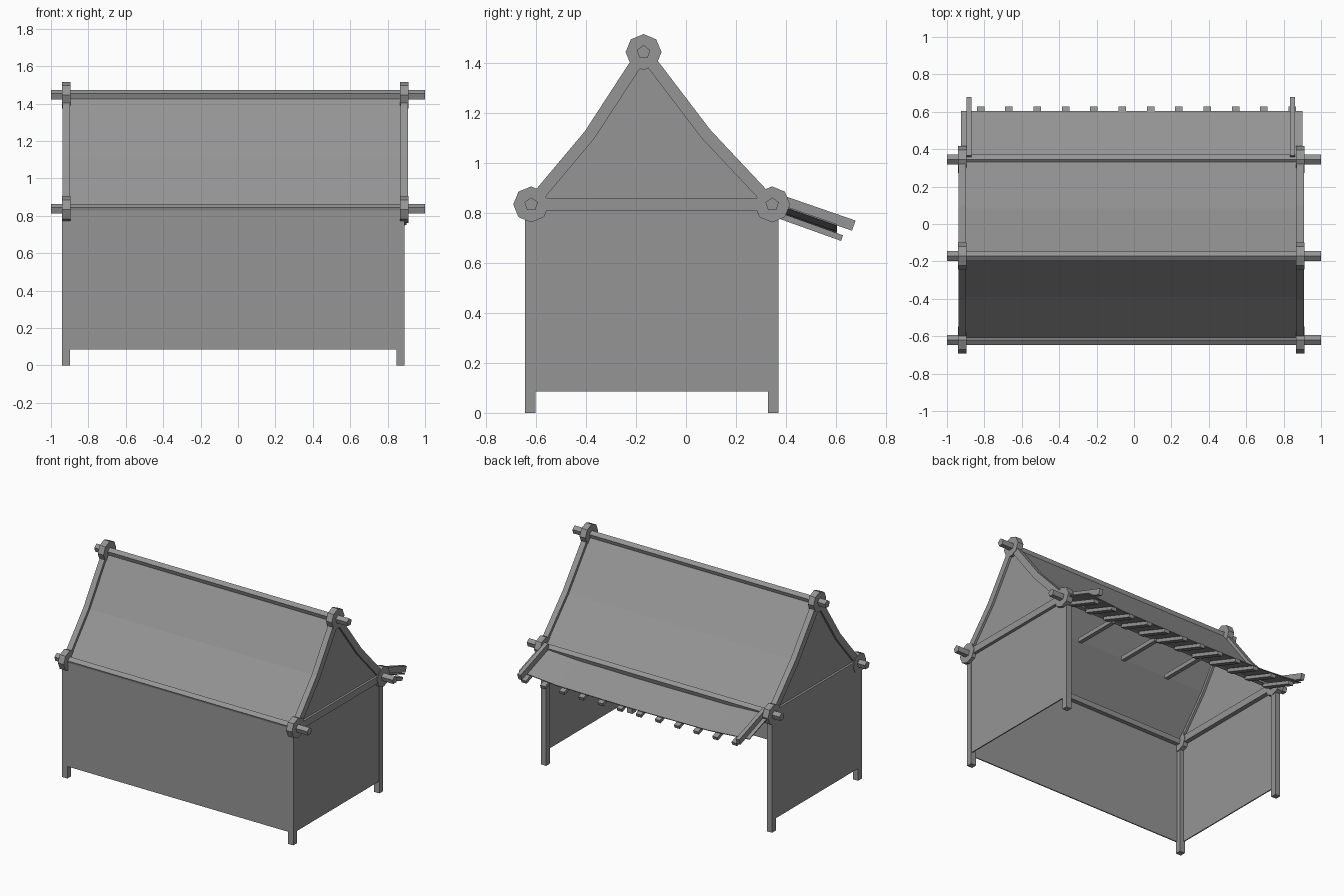
import bpy, bmesh, math
from mathutils import Vector

if "Cube" in bpy.data.objects:
    bpy.data.objects.remove(bpy.data.objects["Cube"])

grey = bpy.data.materials.new("plain_grey")
grey.use_nodes = True
COLOUR = (0.3, 0.3, 0.3, 1)
grey.diffuse_color = COLOUR
grey.node_tree.nodes["Principled BSDF"].inputs["Base Color"].default_value = COLOUR


def finish(name, bm):
    bmesh.ops.recalc_face_normals(bm, faces=bm.faces)
    mesh = bpy.data.meshes.new(name)
    bm.to_mesh(mesh)
    bm.free()
    mesh.materials.append(grey)
    obj = bpy.data.objects.new(name, mesh)
    bpy.context.collection.objects.link(obj)
    return obj


def extrude_x(name, outline, x0, x1):
    """Closed (y, z) outline made solid between two x positions."""
    bm = bmesh.new()
    face = bm.faces.new([bm.verts.new((x0, y, z)) for y, z in outline])
    out = bmesh.ops.extrude_face_region(bm, geom=[face])
    moved = [v for v in out["geom"] if isinstance(v, bmesh.types.BMVert)]
    bmesh.ops.translate(bm, verts=moved, vec=(x1 - x0, 0, 0))
    return finish(name, bm)


def strip(name, path, thick, x0, x1):
    """Bar or sheet following a (y, z) path, thick across the path."""
    pts = [Vector(p) for p in path]
    upper, lower = [], []
    for i, p in enumerate(pts):
        d = (pts[min(i + 1, len(pts) - 1)] - pts[max(i - 1, 0)]).normalized()
        n = Vector((-d.y, d.x)) * thick / 2
        upper.append(p + n)
        lower.append(p - n)
    return extrude_x(name, upper + lower[::-1], x0, x1)


def polygon(centre, radius, sides):
    return [(centre[0] + radius * math.sin(math.tau * i / sides),
             centre[1] + radius * math.cos(math.tau * i / sides)) for i in range(sides)]


def box(name, lo, hi):
    outline = [(lo[1], lo[2]), (hi[1], lo[2]), (hi[1], hi[2]), (lo[1], hi[2])]
    return extrude_x(name, outline, lo[0], hi[0])


# Joint positions seen from the side, and the slightly sagging roof slopes
FRONT, RIDGE, BACK = (-0.62, 0.835), (-0.17, 1.445), (0.345, 0.835)
FRONT_SLOPE = [FRONT, (-0.387, 1.112), RIDGE]
BACK_SLOPE = [RIDGE, (0.08, 1.117), BACK]
LEFT, RIGHT = 0.888, -0.918

# Long poles
for name, joint in (("front_eave", FRONT), ("ridge", RIDGE), ("back_eave", BACK)):
    extrude_x(name + "_pole", polygon(joint, 0.028, 5), -1, 1)

# Both end frames
for side, x, post_x in (("left", LEFT, 0.868), ("right", RIGHT, -0.92)):
    for name, joint in (("front", FRONT), ("ridge", RIDGE), ("back", BACK)):
        extrude_x(f"{side}_{name}_hub", polygon(joint, 0.072, 8), x - 0.023, x + 0.023)
    for name, path in (("front", FRONT_SLOPE), ("back", BACK_SLOPE)):
        strip(f"{side}_{name}_rafter", path, 0.048, x - 0.02, x + 0.02)
    box(f"{side}_tie_beam", (x - 0.02, FRONT[0], 0.81), (x + 0.02, BACK[0], 0.86))
    for name, y in (("front", -0.623), ("back", 0.35)):
        box(f"{side}_{name}_post", (post_x - 0.021, y - 0.021, 0),
            (post_x + 0.021, y + 0.021, 0.83))
    # Gable and wall sheets
    extrude_x(f"{side}_gable_sheet", FRONT_SLOPE + BACK_SLOPE[1:], x - 0.004, x + 0.004)
    wall_x = post_x + math.copysign(0.014, x)
    box(f"{side}_wall", (wall_x - 0.004, -0.64, 0.085), (wall_x + 0.004, 0.33, 0.83))

# Front wall and roof sheets
box("front_wall", (-0.932, -0.642, 0.085), (0.886, -0.634, 0.83))
strip("front_roof_sheet", FRONT_SLOPE, 0.008, RIGHT, LEFT)
strip("back_roof_sheet", BACK_SLOPE, 0.008, RIGHT, LEFT)

# Awning sheet with raised ends
bm = bmesh.new()
rows = []
for x, lift in ((-0.925, 0.03), (-0.6, 0.006), (0, 0), (0.6, 0.006), (0.9, 0.03)):
    rows.append([bm.verts.new((x, y, z + lift)) for y, z in ((0.35, 0.815), (0.605, 0.726))])
for a, b in zip(rows, rows[1:]):
    bm.faces.new((a[0], b[0], b[1], a[1]))
awning = finish("awning_sheet", bm)
solid = awning.modifiers.new("thickness", "SOLIDIFY")
solid.thickness = 0.006

# Awning side bars
for side, x in (("left", 0.847), ("right", -0.882)):
    strip(f"{side}_awning_bar", [(0.36, 0.858), (0.672, 0.75)], 0.043, x - 0.014, x + 0.014)

# Awning battens
for i in range(12):
    x = -0.82 + i * 0.1515
    strip(f"awning_batten_{i + 1}", [(0.36, 0.795), (0.625, 0.7)], 0.024, x - 0.02, x + 0.02)

# Short inner beams at the back eave
for i in range(3):
    x = 0.48 - i * 0.37
    box(f"inner_beam_{i + 1}", (x - 0.015, 0.02, 0.79), (x + 0.015, 0.36, 0.82))
